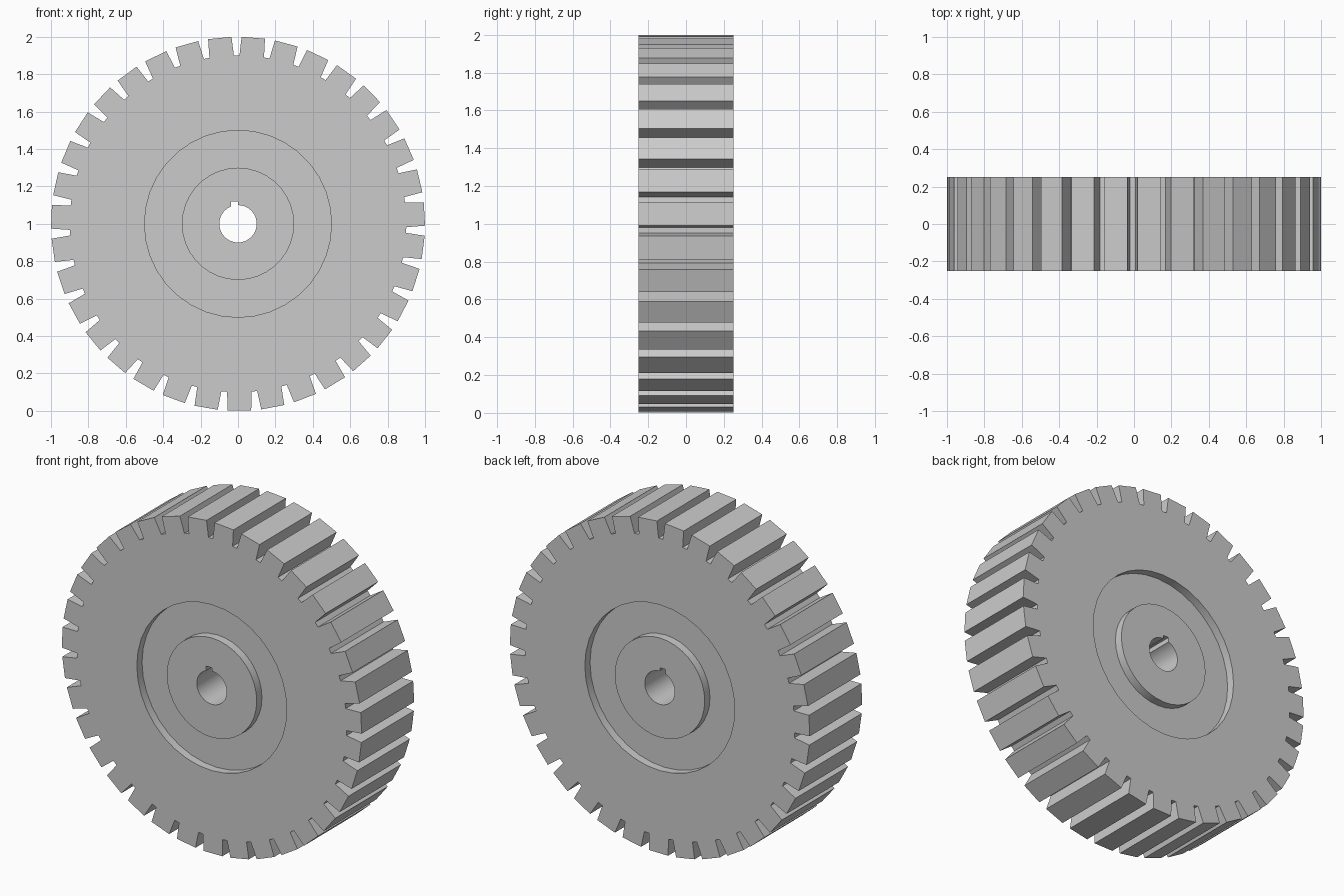
import bpy, bmesh
from math import sin, cos, pi, radians
from mathutils import Vector

if "Cube" in bpy.data.objects:
    bpy.data.objects.remove(bpy.data.objects["Cube"])

HALF = 0.25          # half the gear width
TEETH = 35
ROOT, TIP = 0.9, 1.0
RECESS = 0.05        # depth of the ring groove on each face


def make_object(name, bm):
    bmesh.ops.recalc_face_normals(bm, faces=bm.faces)
    mesh = bpy.data.meshes.new(name)
    bm.to_mesh(mesh)
    bm.free()
    obj = bpy.data.objects.new(name, mesh)
    bpy.context.collection.objects.link(obj)
    return obj


def prism(name, outline, y0, y1):
    """Extrude an (x, z) outline along y."""
    bm = bmesh.new()
    face = bm.faces.new([bm.verts.new((x, y0, z)) for x, z in outline])
    new = bmesh.ops.extrude_face_region(bm, geom=[face])["geom"]
    moved = [v for v in new if isinstance(v, bmesh.types.BMVert)]
    bmesh.ops.translate(bm, verts=moved, vec=(0, y1 - y0, 0))
    return make_object(name, bm)


def circle(r, n=36):
    return [(r * cos(2 * pi * i / n), 1 + r * sin(2 * pi * i / n)) for i in range(n)]


def ring(name, r0, r1, y0, y1, n=36):
    """Square-section ring around the axle."""
    bm = bmesh.new()
    loops = [[bm.verts.new((x, y, z)) for x, z in circle(r, n)]
             for r, y in ((r0, y0), (r1, y0), (r1, y1), (r0, y1))]
    for k in range(4):
        a, b = loops[k], loops[(k + 1) % 4]
        for i in range(n):
            j = (i + 1) % n
            bm.faces.new((a[i], a[j], b[j], b[i]))
    return make_object(name, bm)


# Toothed outline: tapered slots between flat-tipped teeth
outline = []
for i in range(TEETH):
    mid = radians(90.45) + 2 * pi * i / TEETH
    for r, half_width in ((TIP, -0.027), (ROOT, -0.015), (ROOT, 0.015), (TIP, 0.027)):
        a = mid + half_width / r
        outline.append((r * cos(a), 1 + r * sin(a)))
gear = prism("gear_wheel", outline, -HALF, HALF)

# Cutters: ring grooves on both faces, axle bore and keyway
cutters = [
    ring("front_groove_cutter", 0.3, 0.5, -HALF - 0.1, -HALF + RECESS),
    ring("back_groove_cutter", 0.3, 0.5, HALF - RECESS, HALF + 0.1),
    prism("bore_cutter", circle(0.1), -0.4, 0.4),
    prism("keyway_cutter", [(-0.037, 1.03), (0, 1.03), (0, 1.12), (-0.037, 1.12)], -0.4, 0.4),
]
for cutter in cutters:
    cutter.hide_render = True
    mod = gear.modifiers.new(cutter.name, "BOOLEAN")
    mod.operation = "DIFFERENCE"
    mod.solver = "EXACT"
    mod.object = cutter

# Apply the cuts and drop the cutters
depsgraph = bpy.context.evaluated_depsgraph_get()
cut_mesh = bpy.data.meshes.new_from_object(gear.evaluated_get(depsgraph))
gear.modifiers.clear()
gear.data = cut_mesh
for cutter in cutters:
    bpy.data.objects.remove(cutter)

# Plain grey metal
steel = bpy.data.materials.new("steel_grey")
steel.use_nodes = True
color = (0.6, 0.6, 0.6, 1)
steel.diffuse_color = color
steel.node_tree.nodes["Principled BSDF"].inputs["Base Color"].default_value = color
gear.data.materials.clear()
gear.data.materials.append(steel)

# Smooth the round walls, keep every other edge sharp
bpy.ops.object.select_all(action="DESELECT")
gear.select_set(True)
bpy.context.view_layer.objects.active = gear
bpy.ops.object.shade_smooth_by_angle(angle=radians(12))
